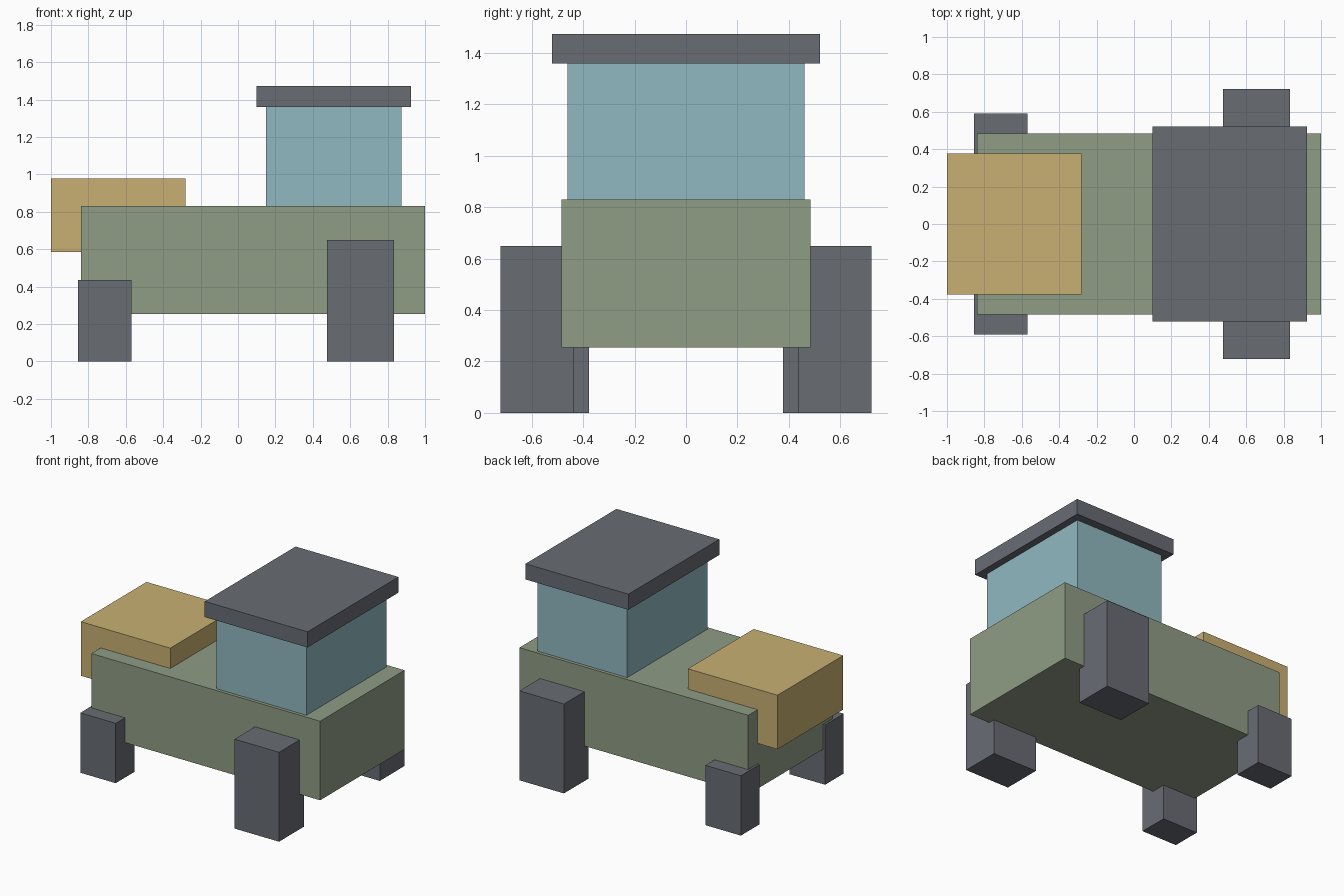
import bpy

if "Cube" in bpy.data.objects:
    bpy.data.objects.remove(bpy.data.objects["Cube"])


def material(name, color):
    mat = bpy.data.materials.new(name)
    mat.diffuse_color = (*color, 1.0)
    mat.use_nodes = True
    mat.node_tree.nodes["Principled BSDF"].inputs["Base Color"].default_value = mat.diffuse_color
    return mat


green = material("sage_green", (0.275, 0.333, 0.235))
glass = material("pale_teal", (0.279, 0.485, 0.527))
dark = material("dark_grey", (0.138, 0.150, 0.171))
tan = material("sand_yellow", (0.584, 0.434, 0.171))


def box(name, x, y, z, mat):
    """Axis-aligned box from its (min, max) range on each axis."""
    bpy.ops.mesh.primitive_cube_add(size=1)
    obj = bpy.context.object
    obj.name = name
    for v in obj.data.vertices:
        v.co = [r[0] if c < 0 else r[1] for c, r in zip(v.co, (x, y, z))]
    obj.data.materials.append(mat)
    return obj


# Body, engine hood, cab and overhanging roof
box("body", (-0.84, 1.0), (-0.485, 0.485), (0.255, 0.83), green)
box("hood", (-1.0, -0.28), (-0.378, 0.378), (0.585, 0.978), tan)
box("cab", (0.15, 0.873), (-0.461, 0.461), (0.83, 1.36), glass)
box("roof", (0.098, 0.925), (-0.522, 0.522), (1.36, 1.474), dark)

# Block wheels, small at the hood end and large under the cab
for side, s in (("left", -1), ("right", 1)):
    for end, x, inner, outer, top in (
        ("small", (-0.855, -0.57), 0.377, 0.591, 0.435),
        ("large", (0.477, 0.835), 0.436, 0.721, 0.65),
    ):
        y = tuple(sorted((s * inner, s * outer)))
        box(f"{end}_wheel_{side}", x, y, (0.0, top), dark)
